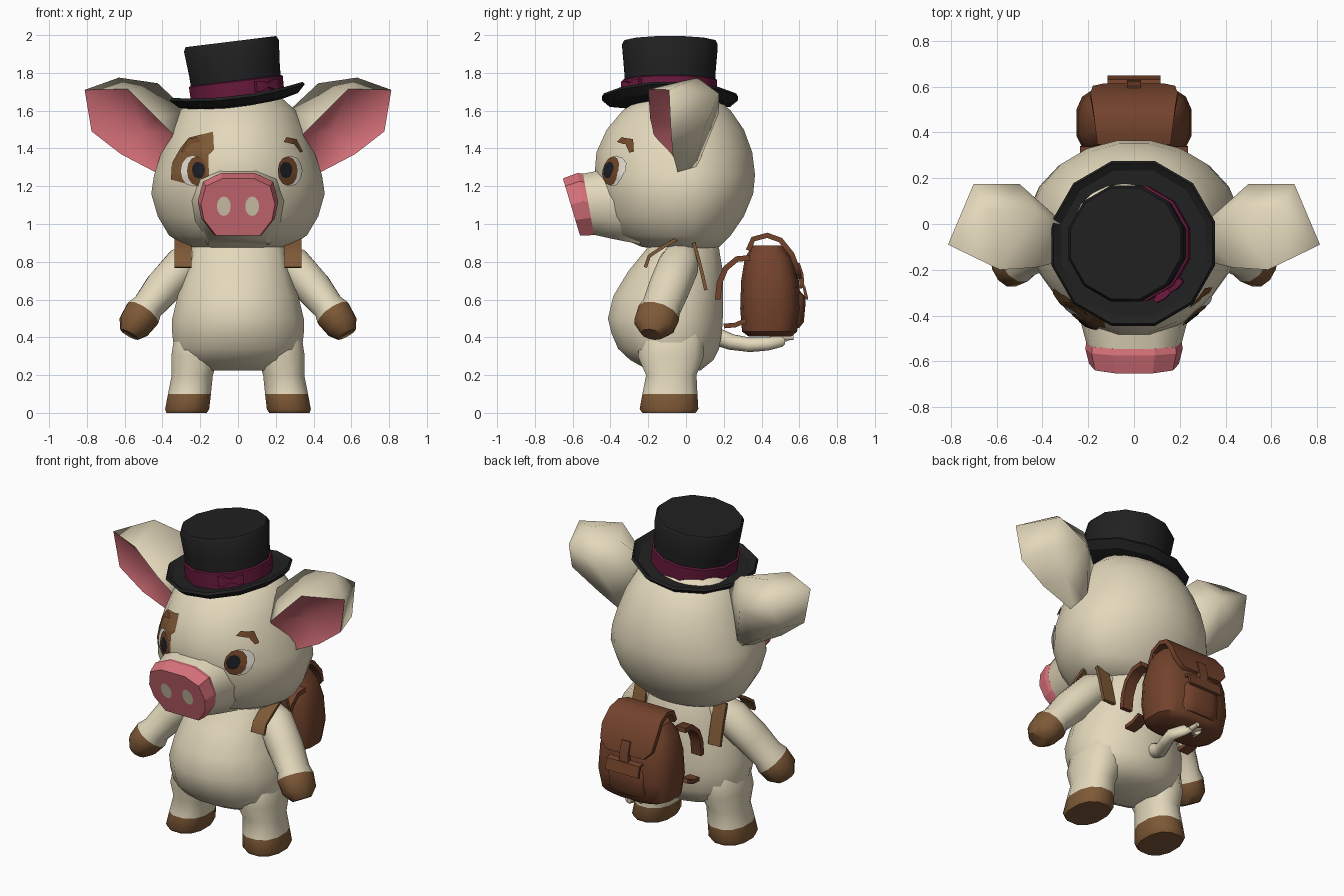
import bpy, bmesh, math
from mathutils import Vector, Matrix
from mathutils.bvhtree import BVHTree

if "Cube" in bpy.data.objects:
    bpy.data.objects.remove(bpy.data.objects["Cube"], do_unlink=True)


def material(name, r, g, b):
    m = bpy.data.materials.new(name)
    m.use_nodes = True
    m.diffuse_color = (r, g, b, 1)
    node = next(n for n in m.node_tree.nodes if n.type == "BSDF_PRINCIPLED")
    node.inputs["Base Color"].default_value = (r, g, b, 1)
    node.inputs["Roughness"].default_value = 0.8
    return m


CREAM = material("cream skin", 0.77, 0.69, 0.5)
PINK = material("pink skin", 0.7, 0.17, 0.2)
TAN = material("hoof brown", 0.21, 0.1, 0.038)
LEATHER = material("bag leather", 0.17, 0.055, 0.025)
BLACK = material("hat black", 0.015, 0.015, 0.016)
PLUM = material("plum ribbon", 0.14, 0.01, 0.045)
BROWN = material("iris brown", 0.17, 0.065, 0.022)
WHITE = material("eye white", 0.78, 0.74, 0.66)
DARK = material("pupil black", 0.012, 0.013, 0.018)


def build(name, verts, faces, mats, indices=None, matrix=None, angle=35, closed=True):
    """Make an object from points and faces, with smooth shading by angle."""
    me = bpy.data.meshes.new(name)
    me.from_pydata([tuple(v) for v in verts], [], faces)
    for m in mats:
        me.materials.append(m)
    for p, i in zip(me.polygons, indices or []):
        p.material_index = i
    if matrix:
        me.transform(matrix)
    bm = bmesh.new()
    bm.from_mesh(me)
    if closed:
        bmesh.ops.recalc_face_normals(bm, faces=bm.faces)
    bm.to_mesh(me)
    bm.free()
    me.shade_smooth()
    me.set_sharp_from_angle(angle=math.radians(angle))
    ob = bpy.data.objects.new(name, me)
    bpy.context.scene.collection.objects.link(ob)
    return ob


def skin(name, rings, mats, bands=None, **kw):
    """Bridge equal rings of points, cap both ends, colour by band."""
    n, last = len(rings[0]), len(rings) - 1
    bands = bands or [0] * last
    verts = [p for r in rings for p in r]
    faces, idx = [], []
    for k in range(last):
        for i in range(n):
            j = (i + 1) % n
            faces.append((k * n + i, k * n + j, (k + 1) * n + j, (k + 1) * n + i))
            idx.append(bands[k])
    faces += [tuple(reversed(range(n))), tuple(range(last * n, last * n + n))]
    return build(name, verts, faces, mats, idx + [bands[0], bands[-1]], **kw)


def loft(name, levels, mats, cx=0, cy=0, sides=16, power=1, **kw):
    """Stack level outlines: height, half width, front y, back y."""
    rings = []
    for z, rx, yf, yb in levels:
        ring = []
        for i in range(sides):
            a = math.tau * (i + 0.5) / sides
            c, s = [math.copysign(abs(t) ** power, t) for t in (math.cos(a), math.sin(a))]
            ring.append((cx + rx * c, cy + s * ((yb - cy) if s > 0 else (cy - yf)), z))
        rings.append(ring)
    return skin(name, rings, mats, **kw)


def sweep(name, path, sizes, mats, ref=(1, 0, 0), sides=4, **kw):
    """Sweep an ellipse (or box, with four sides) along a path."""
    path = [Vector(p) for p in path]
    grow = math.sqrt(2) if sides == 4 else 1
    rings = []
    for k, p in enumerate(path):
        t = (path[min(k + 1, len(path) - 1)] - path[max(k - 1, 0)]).normalized()
        u = Vector(ref)
        u = (u - t * u.dot(t)).normalized()
        v = t.cross(u)
        a, b = sizes[k] if isinstance(sizes, list) else sizes
        angles = [math.tau * (i + 0.5) / sides for i in range(sides)]
        rings.append([p + grow * (u * a * math.cos(q) + v * b * math.sin(q)) for q in angles])
    return skin(name, rings, mats, **kw)


def decal(name, target, outline, mat, lift):
    """Thin painted plate laid onto the front of a target."""
    tree = BVHTree.FromPolygons([v.co for v in target.data.vertices],
                                [p.vertices[:] for p in target.data.polygons])
    pts = []
    for k, p in enumerate(outline):
        q = outline[(k + 1) % len(outline)]
        pts += [Vector(p).lerp(Vector(q), t / 4) for t in range(4)]
    mid = sum(pts, Vector((0, 0))) / len(pts)
    n, steps, verts, faces = len(pts), 8, [], []
    for k in range(1, steps + 1):
        for p in pts:
            x, z = mid.lerp(p, k / steps)
            hit, normal, _, _ = tree.ray_cast(Vector((x, -3, z)), Vector((0, 1, 0)))
            verts.append(hit + normal * lift)
    faces.append(tuple(range(n)))
    for k in range(steps - 1):
        for i in range(n):
            j = (i + 1) % n
            faces.append((k * n + i, (k + 1) * n + i, (k + 1) * n + j, k * n + j))
    ob = build(name, verts, faces, [mat], closed=False, angle=60)
    if sum(p.normal.y * p.area for p in ob.data.polygons) > 0:
        ob.data.flip_normals()


def oval(cx, cz, rx, rz, n=12):
    return [(cx + rx * math.cos(math.tau * i / n), cz + rz * math.sin(math.tau * i / n)) for i in range(n)]


# Torso and head
loft("torso", [(.225, .2, -.2, .08), (.28, .32, -.3, .15), (.34, .345, -.365, .18), (.42, .355, -.4, .195),
               (.5, .355, -.42, .2), (.62, .325, -.39, .2), (.75, .28, -.31, .2), (.87, .25, -.21, .18),
               (.95, .2, -.18, .15)], [CREAM], cy=-.08, angle=60)
head = loft("head", [(.86, .16, -.12, .1), (.88, .28, -.24, .18), (.94, .37, -.38, .24), (1.04, .43, -.44, .31),
                     (1.16, .465, -.47, .36), (1.26, .45, -.49, .37), (1.38, .41, -.48, .355),
                     (1.5, .365, -.425, .31), (1.6, .31, -.34, .24), (1.68, .22, -.22, .15),
                     (1.71, .08, -.1, .05)], [CREAM], sides=20, angle=60)

# Muzzle and snout share one outline
half = [(.09, .17), (.185, .125), (.213, .02), (.195, -.07), (.125, -.16)]
outline = half + [(-x, z) for x, z in reversed(half)]


def snout_ring(y, tilt, s, mid=1.1):
    return [(x * s, y - tilt * z * s, mid + z * s) for x, z in outline]


skin("muzzle", [snout_ring(-.24, 0, 1.3), snout_ring(-.42, .1, 1.1), snout_ring(-.53, .18, .96)], [CREAM], angle=50)
snout = skin("snout", [snout_ring(-.515, .18, .98), snout_ring(-.54, .2, 1), snout_ring(-.605, .3, .92, 1.085)],
             [PINK], angle=20)

# Face paint; the gaze drifts a little to the left
decal("eye_patch", head, [(-.35, 1.235), (-.345, 1.32), (-.3, 1.4), (-.255, 1.455), (-.13, 1.487), (-.125, 1.39),
                          (-.155, 1.365), (-.15, 1.21), (-.22, 1.2)], TAN, .006)
brow = [(.235, 1.43), (.25, 1.455), (.3, 1.445), (.333, 1.38), (.32, 1.375), (.29, 1.42)]
for s, side, white, iris, pupil, shift in ((1, "left", .272, .256, .245, 0), (-1, "right", .235, .21, .202, -.04)):
    decal(side + "_eye_white", head, oval(s * white, 1.28, .062, .08), WHITE, .009)
    decal(side + "_iris", head, oval(s * iris, 1.28, .053, .076), BROWN, .012)
    decal(side + "_pupil", head, oval(s * pupil, 1.285, .033, .042), DARK, .015)
    decal(side + "_brow", head, [(s * (x + shift), z) for x, z in brow], BROWN, .012)
    decal(side + "_nostril", snout, oval(s * .075, 1.095, .037, .052), CREAM, .004)

# Ears: rim, scooped pink inside, bulging back
rim = [(.41, -.04, 1.26), (.62, -.07, 1.37), (.775, -.08, 1.49), (.812, -.09, 1.71),
       (.585, -.2, 1.715), (.43, -.19, 1.56), (.345, -.17, 1.475)]
back = [(.39, .05, 1.28), (.57, .07, 1.39), (.73, .1, 1.51), (.7, .175, 1.69),
        (.63, .06, 1.775), (.425, .06, 1.745), (.27, -.03, 1.6)]
for s, side in ((1, "left"), (-1, "right")):
    pts = [(s * x, y, z) for x, y, z in rim + back + [(.5, -.02, 1.49), (.5, .175, 1.59)]]
    faces, idx = [], []
    for i in range(7):
        j = (i + 1) % 7
        faces += [(i, j, j + 7, i + 7), (i, 14, j), (i + 7, j + 7, 15)]
        idx += [0, 1, 0]
    build(side + "_ear", pts, faces, [CREAM, PINK], idx, angle=80)

# Limbs with brown hooves; the legs lean in toward the hips
for s, side in ((1, "left"), (-1, "right")):
    lean = Matrix(((1, 0, -s * .15, 0), (0, 1, 0, 0), (0, 0, 1, 0), (0, 0, 0, 1)))
    loft(side + "_leg", [(0, .11, -.235, .055), (.02, .12, -.25, .07), (.1, .117, -.235, .065),
                         (.2, .112, -.215, .06), (.3, .13, -.26, .1), (.42, .13, -.24, .1), (.5, .09, -.2, .06)],
         [CREAM, TAN], cx=s * .272, cy=-.09, sides=12, power=.85, bands=[1, 1, 0, 0, 0, 0],
         matrix=lean, angle=50)
    arm = [(.18, -.02, .85), (.29, -.04, .78), (.4, -.09, .66), (.48, -.13, .56),
           (.505, -.145, .525), (.55, -.17, .46), (.575, -.18, .415)]
    sweep(side + "_arm", [(s * x, y, z) for x, y, z in arm],
          [(.09, .07), (.11, .105), (.11, .1), (.105, .085), (.115, .1), (.11, .09), (.06, .055)],
          [CREAM, TAN], ref=(0, 1, 0), sides=12, bands=[0, 0, 0, 0, 1, 1], angle=50)

# Curly tail
sweep("tail", [(0, .12, .42), (0, .24, .375), (.05, .34, .36), (.08, .43, .365), (.04, .5, .38), (-.04, .52, .4),
               (-.06, .46, .41), (0, .48, .4), (0, .57, .4)],
      [(r, r) for r in (.05, .042, .038, .035, .032, .028, .024, .02, .014)], [CREAM], sides=10, angle=70)

# Top hat, tilted
tilt = Matrix.Translation((0, -.085, 1.66)) @ Matrix.Rotation(math.radians(-7), 4, "Y")


def turned(name, profile, mat):
    return loft(name, [(z, r, -r, r) for r, z in profile], [mat], sides=12, matrix=tilt, angle=32)


# The brim droops at front and back and curls up at the sides
brim = turned("hat_brim", [(.24, -.03), (.33, -.012), (.372, .028), (.362, .042), (.33, .018), (.24, .01)], BLACK)
for v in brim.data.vertices:
    v.co.z += .08 * v.co.x ** 2 - .18 * (v.co.y + .085) ** 2
turned("hat_crown", [(.245, -.01), (.25, .15), (.262, .285), (.25, .308)], BLACK)
turned("hat_ribbon", [(.25, -.005), (.257, .0), (.259, .095), (.25, .1)], PLUM)
knot, along = Vector((.16, -.205, .055)), Vector((.78, .62, 0))
sweep("hat_bow", [knot + along * d for d in (-.075, -.04, 0, .04, .075)],
      [(.028, .01), (.026, .018), (.01, .014), (.026, .018), (.028, .01)], [PLUM], ref=(0, 0, 1), matrix=tilt)

# Backpack
loft("bag_body", [(.405, .19, .33, .56), (.43, .235, .295, .59), (.55, .255, .285, .61), (.7, .245, .29, .6),
                  (.82, .215, .31, .565), (.885, .17, .35, .52)], [LEATHER], cy=.44, sides=16, power=.65, angle=45)
loft("bag_pocket", [(.45, .12, .5, .6), (.48, .135, .5, .625), (.58, .135, .5, .635), (.62, .125, .5, .63),
                    (.65, .11, .5, .6)], [LEATHER], cy=.55, sides=12, power=.6, angle=45)


def strap(name, path, x, width, thick, mat):
    sweep(name, [(x, y, z) for y, z in path], (width / 2, thick / 2), [mat], angle=50)


# Flap arching over the bag, flaring where it drops
flap = [(.33, .86, .16), (.355, .92, .16), (.43, .94, .17), (.5, .915, .18), (.56, .84, .19), (.59, .76, .18),
        (.6, .71, .13)]
sweep("bag_flap", [(0, y, z) for y, z, w in flap], [(w, .014) for y, z, w in flap], [LEATHER], angle=50)
strap("bag_pocket_flap", [(.59, .67), (.625, .665), (.64, .6)], 0, .23, .016, LEATHER)
strap("bag_buckle", [(.59, .79), (.61, .73), (.615, .66)], 0, .06, .025, LEATHER)
for s, side in ((1, "left"), (-1, "right")):
    strap(side + "_upper_bag_strap", [(.34, .82), (.27, .815), (.21, .765), (.178, .69), (.168, .6)],
          s * .2, .07, .03, LEATHER)
    strap(side + "_lower_bag_strap", [(.2, .46), (.26, .465), (.32, .49)], s * .2, .07, .025, LEATHER)
    strap(side + "_chest_strap", [(-.215, .77), (-.195, .83), (-.12, .88), (-.05, .92)], s * .292, .09, .018, TAN)
    strap(side + "_shoulder_strap", [(.04, .9), (.065, .82), (.085, .74), (.105, .65)], s * .275, .085, .018, TAN)
